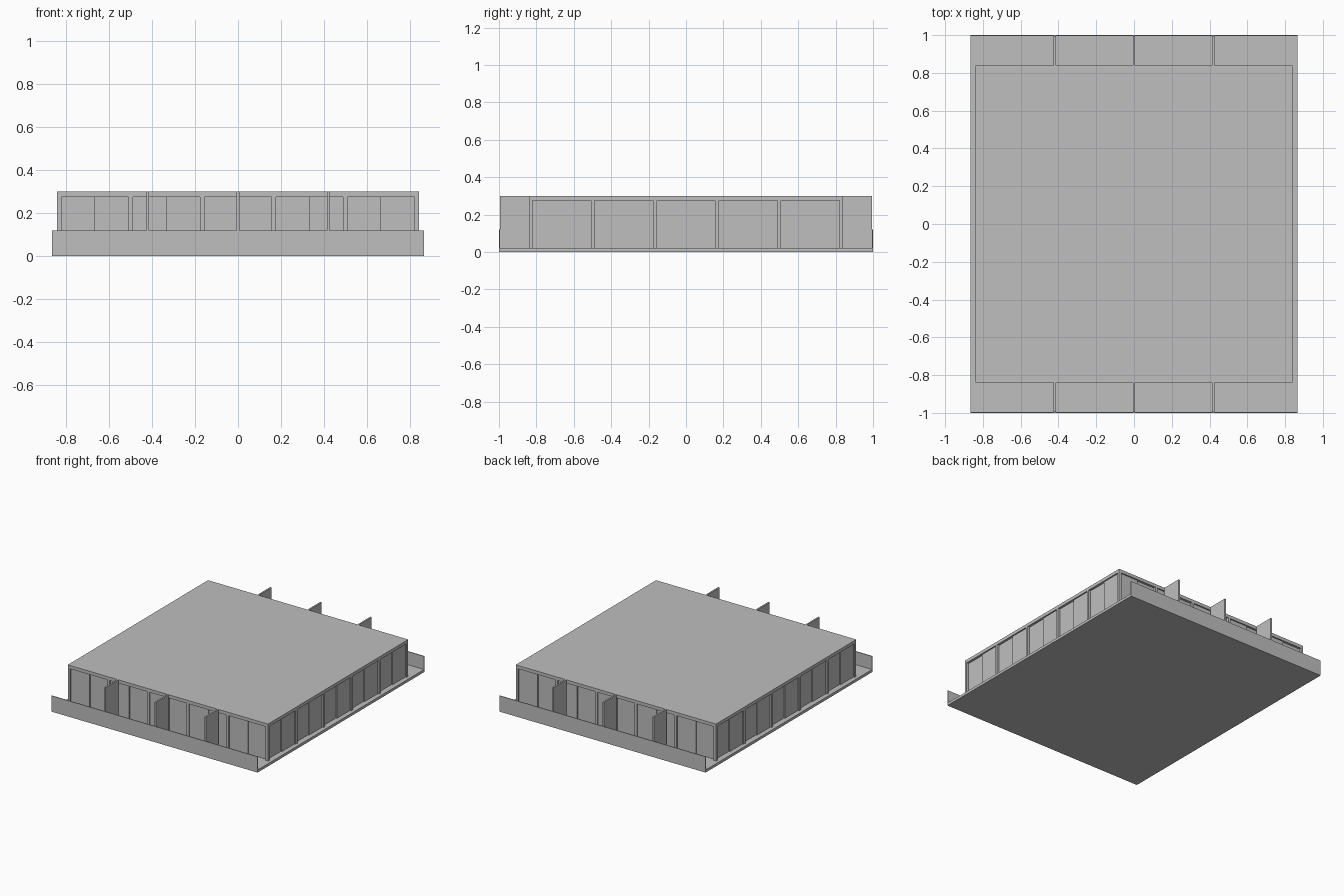
import bpy
import bmesh
from math import pi
from mathutils import Matrix, Vector

cube = bpy.data.objects.get("Cube")
if cube:
    bpy.data.objects.remove(cube, do_unlink=True)

grey = bpy.data.materials.new("plain grey")
grey.use_nodes = True
colour = (0.52, 0.52, 0.52, 1)
grey.diffuse_color = colour
grey.node_tree.nodes["Principled BSDF"].inputs["Base Color"].default_value = colour

HALF_X, HALF_Y = 0.865, 1.0     # floor plate
WALL = 0.84                     # outer wall face
FLOOR, HEAD, TOP = 0.02, 0.275, 0.30
RECESS, STEP = 0.018, 0.008     # window depth, sliding pane offset
BAYS, BAR = 5, 0.02


def add_box(bm, low, high, turn=0):
    """Add a box between two corners, turned about the z axis."""
    low, high = Vector(low), Vector(high)
    place = (Matrix.Rotation(turn, 4, 'Z')
             @ Matrix.Translation((low + high) / 2)
             @ Matrix.Diagonal((*(high - low), 1)))
    bmesh.ops.create_cube(bm, size=1, matrix=place)


def make(name, boxes):
    bm = bmesh.new()
    for box in boxes:
        add_box(bm, *box)
    mesh = bpy.data.meshes.new(name)
    bm.to_mesh(mesh)
    bm.free()
    mesh.materials.append(grey)
    obj = bpy.data.objects.new(name, mesh)
    bpy.context.collection.objects.link(obj)
    return obj


# Floor plate, roof and the body behind the windows
inner = WALL - RECESS
make("floor_slab", [((-HALF_X, -HALF_Y, 0), (HALF_X, HALF_Y, FLOOR))])
make("roof_slab", [((-WALL, -WALL, HEAD), (WALL, WALL, TOP))])
make("inner_body", [((-inner, -inner, FLOOR), (inner, inner, HEAD))])

# Four walls of five bays: posts between bays, an outer sliding pane in each
pitch = (2 * WALL - BAR) / BAYS
for side, name in enumerate(("front", "left", "back", "right")):
    turn = side * pi / 2
    posts, panes = [], []
    for i in range(BAYS + 1):
        mid = -WALL + BAR / 2 + i * pitch
        width = BAR / 2
        posts.append(((mid - width, -WALL, FLOOR), (mid + width, -inner, HEAD), turn))
        if i < BAYS:
            start = mid + width
            end = mid + pitch / 2
            if side % 2:
                start, end = end, mid + pitch - width
            panes.append(((start, -inner - STEP, FLOOR), (end, -inner, HEAD), turn))
    make(name + "_window_posts", posts)
    make(name + "_sliding_panes", panes)

# Balcony parapets and dividing fins at both ends
PARAPET = 0.006
for name, turn in (("front", 0), ("back", pi)):
    make(name + "_parapet",
         [((-HALF_X, -HALF_Y, 0), (HALF_X, -HALF_Y + PARAPET, 0.12), turn)])
    make(name + "_balcony_fins",
         [((x - 0.006, -HALF_Y + PARAPET, FLOOR), (x + 0.006, -WALL, TOP), turn)
          for x in (-0.42, 0, 0.42)])
